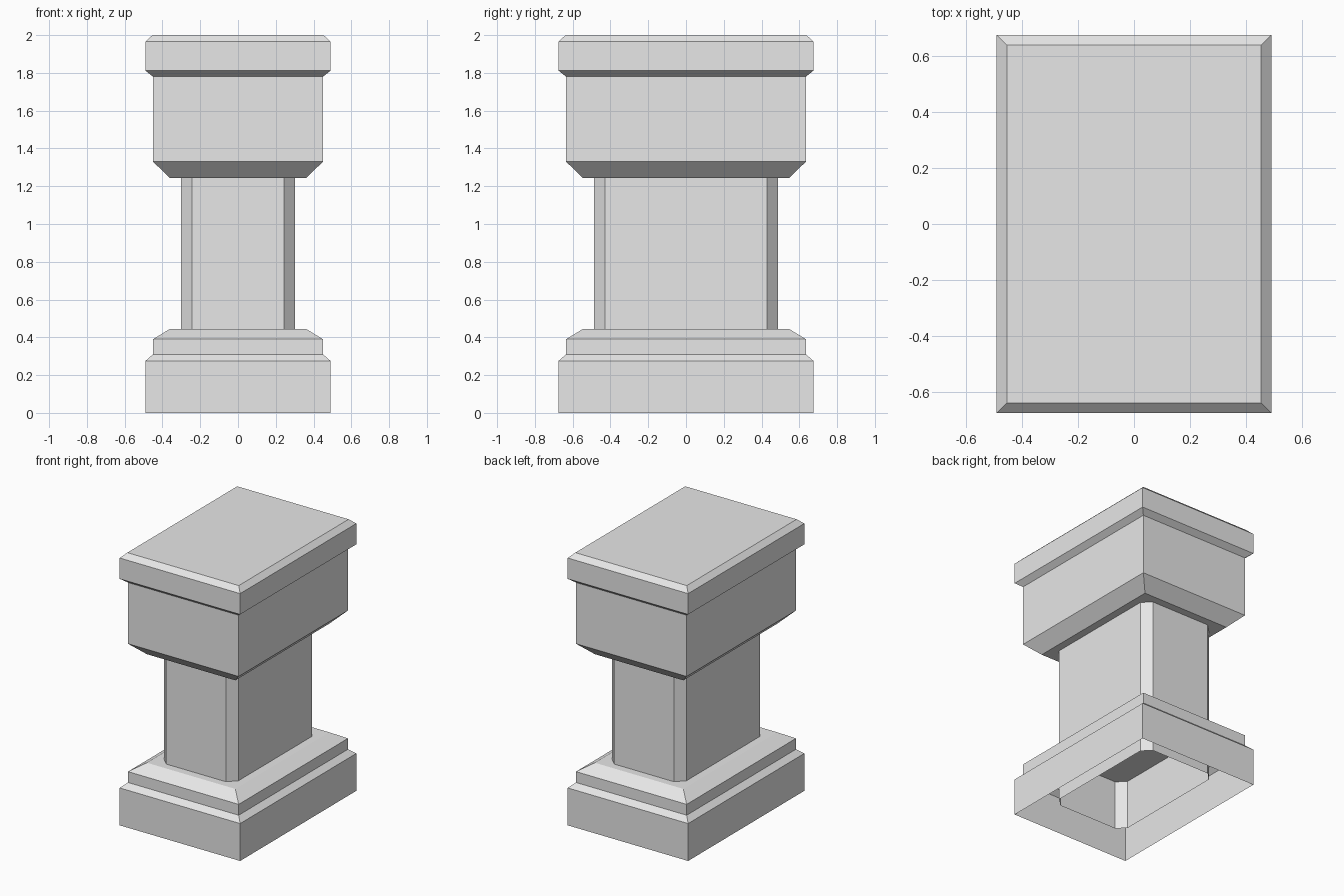
import bpy
import bmesh

cube = bpy.data.objects.get("Cube")
if cube:
    bpy.data.objects.remove(cube, do_unlink=True)

stone = bpy.data.materials.new("grey stone")
stone.use_nodes = True
GREY = (0.8, 0.8, 0.8, 1)
stone.diffuse_color = GREY
stone.node_tree.nodes["Principled BSDF"].inputs["Base Color"].default_value = GREY

EXTRA_DEPTH = 0.185  # the plan is this much deeper than wide, per side


def outline(half_x, chamfer):
    """Rectangle, or octagon when the corners are chamfered."""
    x, y, c = half_x, half_x + EXTRA_DEPTH, chamfer
    if not c:
        return [(x, -y), (x, y), (-x, y), (-x, -y)]
    return [(x, c - y), (x, y - c), (x - c, y), (c - x, y),
            (-x, y - c), (-x, c - y), (c - x, -y), (x - c, -y)]


def loft(name, profile, chamfer=0, bottom=False, top=False):
    """Stack outlines along a (half width, height) profile and skin them."""
    bm = bmesh.new()
    rings = [[bm.verts.new((x, y, z)) for x, y in outline(half, chamfer)]
             for half, z in profile]
    for low, high in zip(rings, rings[1:]):
        for i in range(len(low)):
            j = (i + 1) % len(low)
            bm.faces.new((low[i], low[j], high[j], high[i]))
    if bottom:
        bm.faces.new(rings[0][::-1])
    if top:
        bm.faces.new(rings[-1])
    mesh = bpy.data.meshes.new(name)
    bm.to_mesh(mesh)
    bm.free()
    mesh.materials.append(stone)
    obj = bpy.data.objects.new(name, mesh)
    bpy.context.scene.collection.objects.link(obj)
    return obj


# Stepped plinth, hollow underneath
loft("plinth", [(0.49, 0), (0.49, 0.275), (0.45, 0.31),
                (0.45, 0.39), (0.36, 0.445)], top=True)

# Shaft with chamfered corners, reaching into plinth and capital
loft("shaft", [(0.303, 0.08), (0.303, 1.6)], chamfer=0.06)

# Heavy capital with its overhanging cap slab
loft("capital", [(0.36, 1.243), (0.45, 1.33), (0.45, 1.78), (0.49, 1.812),
                 (0.49, 1.965), (0.453, 2.0)], bottom=True, top=True)
